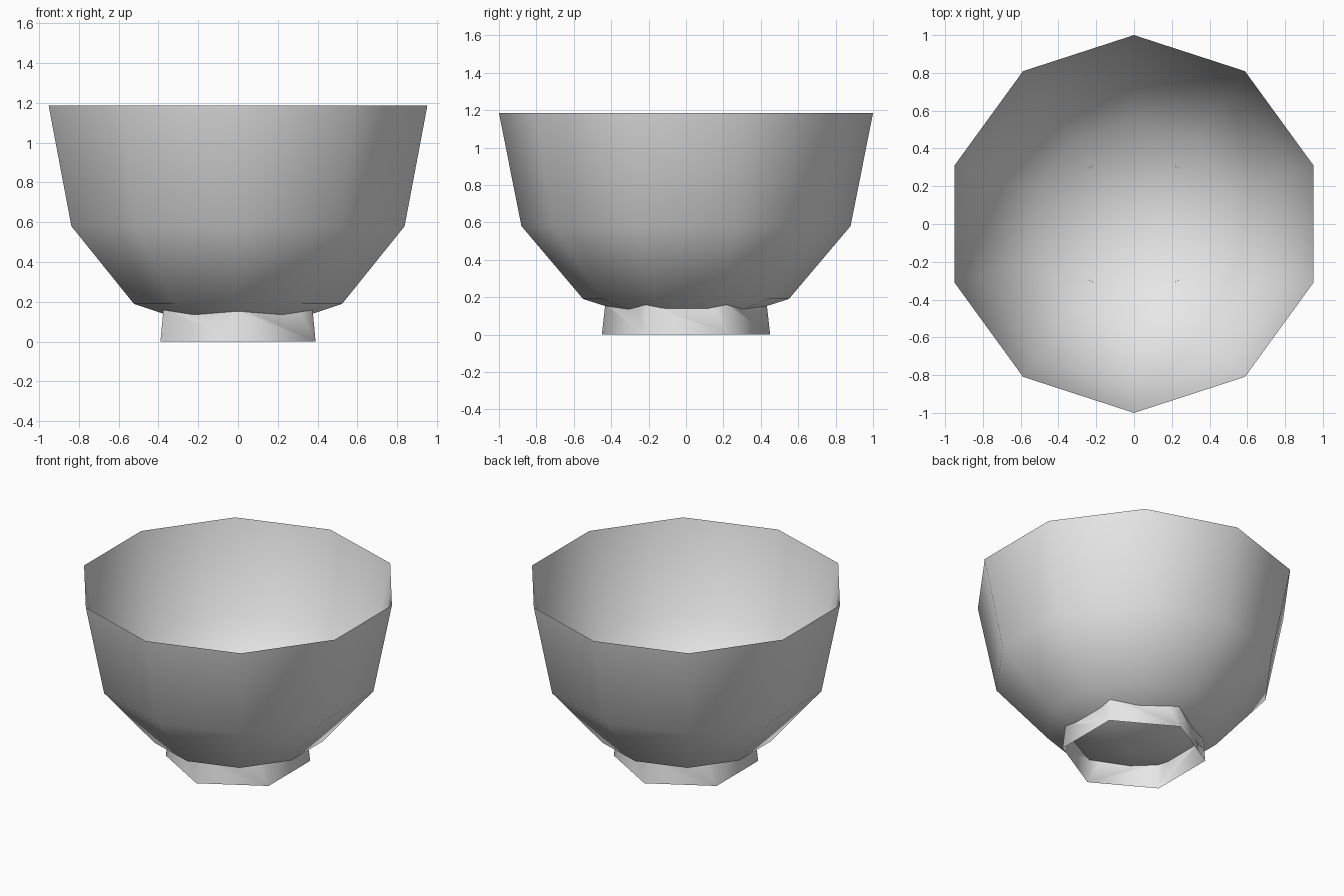
import bpy, bmesh
from math import sin, cos, pi, radians

if "Cube" in bpy.data.objects:
    bpy.data.objects.remove(bpy.data.objects["Cube"], do_unlink=True)

grey = bpy.data.materials.new("plain grey")
grey.use_nodes = True
grey.diffuse_color = (0.8, 0.8, 0.8, 1)
grey.node_tree.nodes["Principled BSDF"].inputs["Base Color"].default_value = (0.8, 0.8, 0.8, 1)

SIDES = 10
PROFILE = [(0.55, 0.19), (0.88, 0.58), (1.0, 1.185)]  # radius, height
APEX = 0.015


def finish(name, bm):
    mesh = bpy.data.meshes.new(name)
    bm.to_mesh(mesh)
    bm.free()
    mesh.materials.append(grey)
    for face in mesh.polygons:
        face.use_smooth = True
    obj = bpy.data.objects.new(name, mesh)
    bpy.context.collection.objects.link(obj)
    return obj


def ring(bm, count, radius, z):
    angles = [pi / 2 + 2 * pi * i / count for i in range(count)]
    return [bm.verts.new((radius * cos(a), radius * sin(a), z)) for a in angles]


# Bowl: a thin open shell with a shallow pointed bottom
bm = bmesh.new()
rings = [ring(bm, SIDES, r, z) for r, z in PROFILE]
tip = bm.verts.new((0, 0, APEX))
for i in range(SIDES):
    j = (i + 1) % SIDES
    bm.faces.new((tip, rings[0][j], rings[0][i]))
    for low, high in zip(rings, rings[1:]):
        bm.faces.new((low[i], low[j], high[j], high[i]))
finish("bowl", bm)


def underside(x, y):
    """Height of the bowl's pointed bottom above a point."""
    step = pi / SIDES
    reach = max(x * cos(a) + y * sin(a)
                for a in [pi / 2 + step * (2 * k + 1) for k in range(SIDES)])
    r, z = PROFILE[0]
    return APEX + (z - APEX) * reach / (r * cos(step))


# Foot: a hollow six-sided ring whose top edge follows the bowl's underside
bm = bmesh.new()
base = ring(bm, 6, 0.45, 0)
top = ring(bm, 6, 0.433, 0)
CUTS = 6
for i in range(6):
    a, b = top[i].co.copy(), top[(i + 1) % 6].co.copy()
    between = [bm.verts.new(a.lerp(b, k / CUTS)) for k in range(1, CUTS)]
    edge = [top[i], *between, top[(i + 1) % 6]]
    bm.faces.new((base[i], base[(i + 1) % 6], *reversed(edge)))
for v in bm.verts:
    if v not in base:
        v.co.z = underside(v.co.x, v.co.y)
finish("foot", bm)
